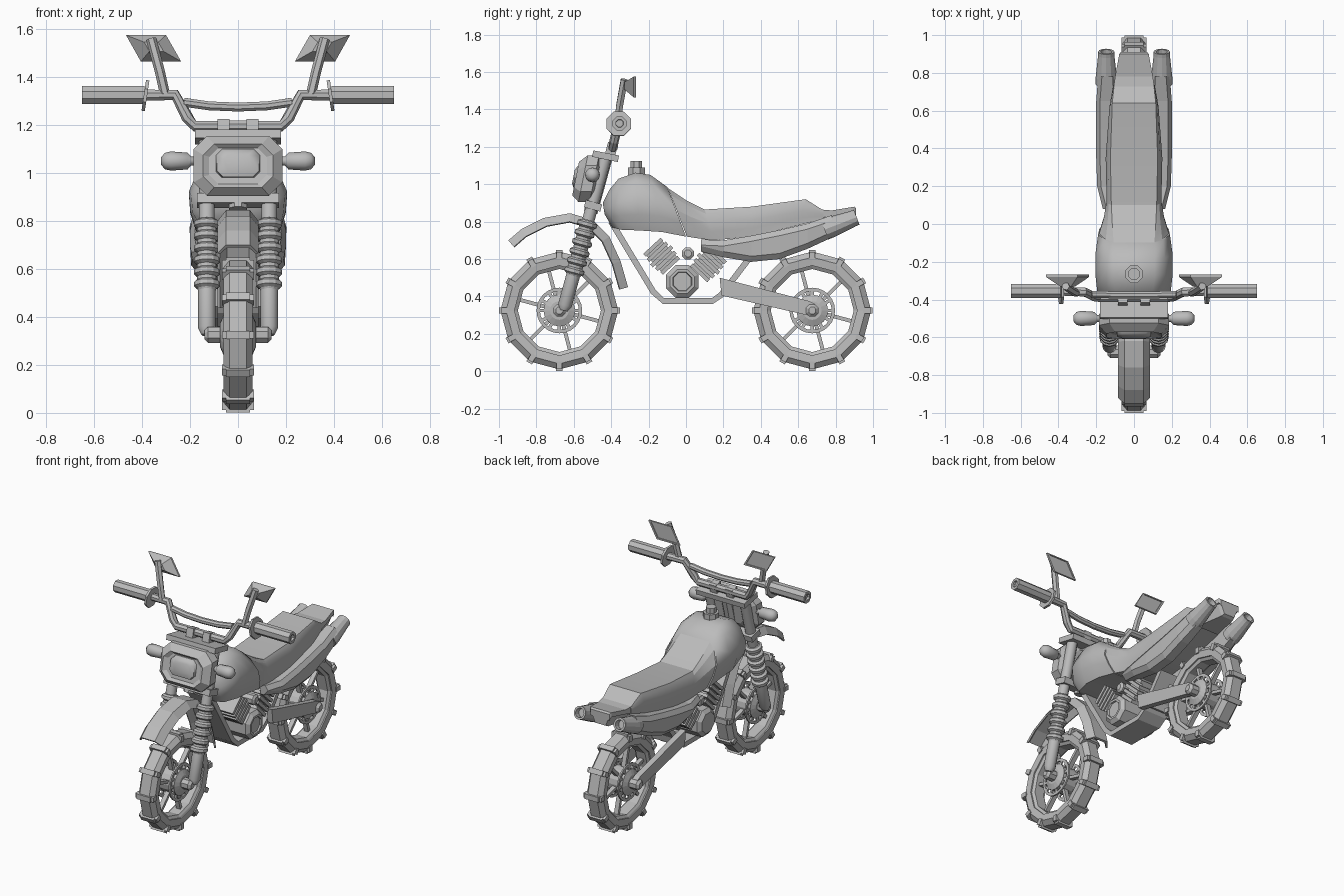
import bpy, bmesh, math
from mathutils import Vector, Matrix

if "Cube" in bpy.data.objects:
    bpy.data.objects.remove(bpy.data.objects["Cube"])

GREY = (0.5, 0.5, 0.5, 1)
mat = bpy.data.materials.new("plain_grey")
mat.use_nodes = True
mat.diffuse_color = GREY
for node in mat.node_tree.nodes:
    if node.type == 'BSDF_PRINCIPLED':
        node.inputs["Base Color"].default_value = GREY


def finish(name, bm, mirror=False, smooth=None):
    bmesh.ops.recalc_face_normals(bm, faces=bm.faces)
    me = bpy.data.meshes.new(name)
    for f in bm.faces:
        f.smooth = smooth is not None
    bm.to_mesh(me)
    bm.free()
    if smooth is not None:
        me.set_sharp_from_angle(angle=math.radians(smooth))
    me.materials.append(mat)
    ob = bpy.data.objects.new(name, me)
    bpy.context.collection.objects.link(ob)
    if mirror:
        ob.modifiers.new("Mirror", 'MIRROR').use_mirror_merge = False
    return ob


def loft(name, rings, loop=False, **kw):
    """Skin a list of equal rings; cap the ends or close into a loop."""
    bm = bmesh.new()
    vs = [[bm.verts.new(p) for p in r] for r in rings]
    n = len(vs[0])
    pairs = list(zip(vs, vs[1:])) + ([(vs[-1], vs[0])] if loop else [])
    for a, b in pairs:
        for i in range(n):
            j = (i + 1) % n
            bm.faces.new((a[i], a[j], b[j], b[i]))
    if not loop:
        bm.faces.new(vs[0])
        bm.faces.new(vs[-1])
    return finish(name, bm, **kw)


def circle(p, axis, r, n):
    q = Vector(axis).to_track_quat('Z', 'Y')
    ang = [math.tau * (i + (0.5 if n == 8 else 0)) / n for i in range(n)]
    return [Vector(p) + q @ Vector((r * math.cos(a), r * math.sin(a), 0)) for a in ang]


def rod(name, p0, axis, profile, n=8, **kw):
    """Turned part: profile is (distance along axis, radius)."""
    d = Vector(axis).normalized()
    return loft(name, [circle(Vector(p0) + d * t, d, r, n) for t, r in profile], **kw)


def tube(name, path, r, n=8, **kw):
    pts = [Vector(p) for p in path]
    last = len(pts) - 1
    return loft(name, [circle(p, pts[min(i + 1, last)] - pts[max(i - 1, 0)], r, n)
                       for i, p in enumerate(pts)], **kw)


def boxes(name, items, **kw):
    """Items are (transform, size)."""
    bm = bmesh.new()
    for m, size in items:
        bmesh.ops.create_cube(bm, size=1, matrix=m @ Matrix.Diagonal((*size, 1)))
    return finish(name, bm, **kw)


def prism(name, outline, x0, x1, **kw):
    return loft(name, [[(x, y, z) for y, z in outline] for x in (x0, x1)], **kw)


def sweep(name, path, section, **kw):
    """Sweep a section (x, offset along normal) on a path in the side plane."""
    pts = [Vector(p) for p in path]
    rings = []
    for i, p in enumerate(pts):
        t = (pts[min(i + 1, len(pts) - 1)] - pts[max(i - 1, 0)]).normalized()
        rings.append([(x, p.x - t.y * o, p.y + t.x * o) for x, o in section])
    return loft(name, rings, **kw)


def turn(c, a, r=0):
    return Matrix.Translation(c) @ Matrix.Rotation(a, 4, 'X') @ Matrix.Translation((0, 0, r))


# Wheels
X = (1, 0, 0)
TYRE = [(-.035, .315), (.035, .315), (.06, .285), (.055, .24), (-.055, .24), (-.06, .285)]
RIM = [(-.05, .245), (.05, .245), (.035, .222), (-.035, .222)]
DISC = [(.045, .122), (.055, .122), (.055, .104), (.045, .104)]
for end, y in (("front", -.677), ("rear", .675)):
    c = (0, y, .325)
    steps = [math.tau * i / 12 for i in range(12)]
    rod(end + "_tyre", c, X, TYRE, 12, loop=True)
    rod(end + "_rim", c, X, RIM, 12, loop=True)
    boxes(end + "_tread_ridges", [(turn(c, a, .312), (.1, .034, .022)) for a in steps]
          + [(turn(c, a, .292), (.132, .03, .04)) for a in steps])
    boxes(end + "_spokes", [(turn(c, a + .26, .15), (.03, .02, .16)) for a in steps[::2]])
    rod(end + "_hub", c, X, [(-.075, .05), (-.06, .085), (.06, .085), (.075, .05)], 16)
    rod(end + "_axle", c, X, [(-.14, .02), (-.125, .036), (.125, .036), (.14, .02)])
    rod(end + "_brake_disc", c, X, DISC, 24, loop=True, mirror=True)
    boxes(end + "_disc_bridges", [(turn((.05, y, .325), a, .097), (.01, .018, .03))
                                  for a in steps], mirror=True)

# Front fork: lower legs, bellows and upper tubes
LEAN = Vector((0, .275, 1)).normalized()
foot = (.13, -.655, .325)
rod("fork_lower_leg", foot, LEAN, [(0, .022), (.03, .037), (.2, .037)], 12, mirror=True, smooth=40)
bellows = [(.19, .036)]
for i in range(6):
    t = .2 + i * .052
    bellows += [(t, .04), (t + .01, .054), (t + .028, .054), (t + .038, .04)]
rod("fork_bellows", foot, LEAN, bellows, 12, mirror=True)
rod("fork_upper_tube", foot, LEAN, [(.5, .033), (.85, .033)], 12, mirror=True, smooth=40)
rod("steering_stem", (0, -.51, .85), LEAN, [(0, .04), (.32, .04)])
boxes("fork_clamps", [(turn((0, -.43, 1.15), -.2), (.36, .14, .035)),
                      (turn((0, -.497, .885), -.27), (.34, .09, .04))])

# Front mudguard
sweep("front_mudguard",
      [(-.95, .7), (-.88, .76), (-.76, .82), (-.62, .845), (-.5, .81), (-.41, .72), (-.35, .59), (-.31, .45)],
      [(-.085, -.045), (-.05, 0), (.05, 0), (.085, -.045), (.075, -.05), (.045, -.014), (-.045, -.014), (-.075, -.05)])


# Headlight with stepped bezel and bulging glass
def octagon(y, hx, hz, cut=.055, cz=1.03):
    k = min(cut, hz * .5)
    pts = [(hx, hz - k), (hx - k, hz), (k - hx, hz), (-hx, hz - k),
           (-hx, k - hz), (k - hx, -hz), (hx - k, -hz), (hx, k - hz)]
    return [(x, y + z * .2, cz + z) for x, z in pts]


loft("headlight_housing", [octagon(-.45, .11, .08), octagon(-.49, .185, .125), octagon(-.55, .185, .125),
                           octagon(-.59, .145, .09), octagon(-.575, .12, .075)])
loft("headlight_glass", [octagon(-.57, .092, .06, .025, 1.04), octagon(-.592, .088, .056, .025, 1.04),
                         octagon(-.602, .06, .035, .02, 1.04)], smooth=60)
rod("indicator", (.15, -.5, 1.05), X, [(0, .018), (.045, .018), (.06, .035), (.13, .04), (.155, .034), (.17, .016)],
    12, mirror=True, smooth=50)

# Handlebar, grips, guards and mirrors
tube("handlebar", [(0, -.39, 1.195), (.18, -.39, 1.195), (.21, -.385, 1.23), (.262, -.36, 1.325), (.42, -.355, 1.325)],
     .025, mirror=True)
tube("handlebar_brace", [(0, -.375, 1.275), (.12, -.375, 1.28), (.225, -.372, 1.295)], .02, mirror=True)
boxes("handlebar_riser", [(turn((.06, -.4, 1.18), -.25), (.05, .055, .08))], mirror=True)
rod("grip", (.39, -.355, 1.325), X, [(0, .04), (.26, .04), (.26, .022), (.245, .02)], mirror=True)
rod("grip_guard", (.379, -.36, 1.322), (1, 0, .15), [(0, .07), (.014, .07)], mirror=True)
tube("mirror_stem", [(.305, -.365, 1.33), (.325, -.355, 1.42), (.362, -.33, 1.56)], .021, 6, mirror=True)
rear_face = [(.3, 1.575), (.467, 1.575), (.405, 1.465), (.237, 1.465)]
mirror_rings = [[(.35 + (x - .35) * s, y, 1.53 + (z - 1.53) * s) for x, z in rear_face]
                for s, y in ((.35, -.33), (1, -.28), (1, -.268), (.85, -.268), (.85, -.274))]
loft("rear_view_mirror", mirror_rings, mirror=True)


# Tank and seat share one kind of cross-section
def body(name, stations, smooth):
    rings = []
    for yt, zt, yb, zb, wt, wm, wb in stations:
        half = [(wt, 0), (wt * .45 + wm * .55, .14), (wm, .45), (wm * .97, .72), (wb, 1)]
        ring = half + [(-w, t) for w, t in reversed(half)]
        rings.append([(w, yt + (yb - yt) * t, zt + (zb - zt) * t) for w, t in ring])
    return loft(name, rings, smooth=smooth)


body("fuel_tank", [(-.445, .9, -.435, .84, .05, .09, .06), (-.41, .97, -.395, .77, .08, .155, .1),
                   (-.36, 1.03, -.35, .757, .1, .195, .14), (-.27, 1.062, -.25, .753, .11, .205, .17),
                   (-.19, 1.05, -.13, .745, .11, .205, .17), (-.1, .985, 0, .72, .11, .19, .16)], 45)
body("seat", [(-.097, .98, .005, .72, .108, .184, .155), (0, .915, .07, .71, .115, .16, .14),
              (.1, .865, .15, .7, .12, .145, .135), (.35, .88, .35, .72, .125, .15, .14),
              (.64, .92, .6, .78, .115, .13, .13), (.735, .86, .735, .815, .105, .11, .105)], 20)
rod("tank_cap", (0, -.265, 1.05), (0, 0, 1), [(0, .05), (.04, .05), (.04, .033), (.075, .033)])

# Tail: grab rail and lamp
loft("grab_rail", [[(w, y, lo), (w, y, hi), (-w, y, hi), (-w, y, lo)]
                   for y, w, lo, hi in ((.72, .108, .82, .865), (.78, .1, .83, .86), (.9, .078, .85, .88), (.91, .07, .83, .87))])
loft("tail_lamp", [[(a, y, .845), (-a, y, .845), (-b, y, lo), (b, y, lo)]
                   for y, a, b, lo in ((.7, .1, .08, .77), (.885, .075, .045, .775), (.905, .065, .038, .785))])

# Side covers and silencers
cover = [(.08, .705, .64, .165), (.2, .7, .61, .195), (.35, .725, .585, .2),
         (.5, .755, .6, .2), (.65, .79, .655, .2), (.78, .835, .715, .19)]
loft("side_cover", [[(.11, y, hi), (w - .02, y, hi), (w, y, hi - .03), (w - .005, y, lo + .03), (w - .03, y, lo), (.11, y, lo)]
                    for y, hi, lo, w in cover], mirror=True)
rod("silencer", (.147, .74, .757), (0, .93, .36), [(0, .056), (.04, .056), (.165, .043), (.185, .043), (.185, .03), (.15, .028)],
    12, mirror=True)

# Frame cradle and swing arm
strip = [(-.085, -.016), (-.085, .016), (.085, .016), (.085, -.016)]
sweep("frame_cradle", [(-.4, .8), (-.175, .425), (-.12, .375), (.14, .375), (.19, .41), (.35, .62)], strip)
prism("swing_arm", [(.19, .405), (.18, .5), (.66, .375), (.69, .36), (.7, .33), (.67, .295)], .085, .125, mirror=True)
boxes("swing_arm_pivot", [(turn((0, .22, .45), -.25), (.2, .05, .06))])

# Engine: crankcase and two finned cylinders
rod("crankcase", (0, -.02, .48), X,
    [(-.15, .055), (-.15, .07), (-.13, .095), (.13, .095), (.15, .07), (.15, .055), (.14, .052)])
rod("engine_bolt", (0, .01, .63), X, [(-.13, .02), (-.12, .035), (.12, .035), (.13, .02)])
for name, y, z, tilt in (("front_cylinder", -.13, .615, .75), ("rear_cylinder", .12, .575, -.75)):
    fins = [(turn((0, y, z), tilt, -.066 + i * .033), (.24, .15 - abs(i - 2) * .012, .021)) for i in range(5)]
    boxes(name, fins + [(turn((0, y, z), tilt), (.2, .115, .15))])
